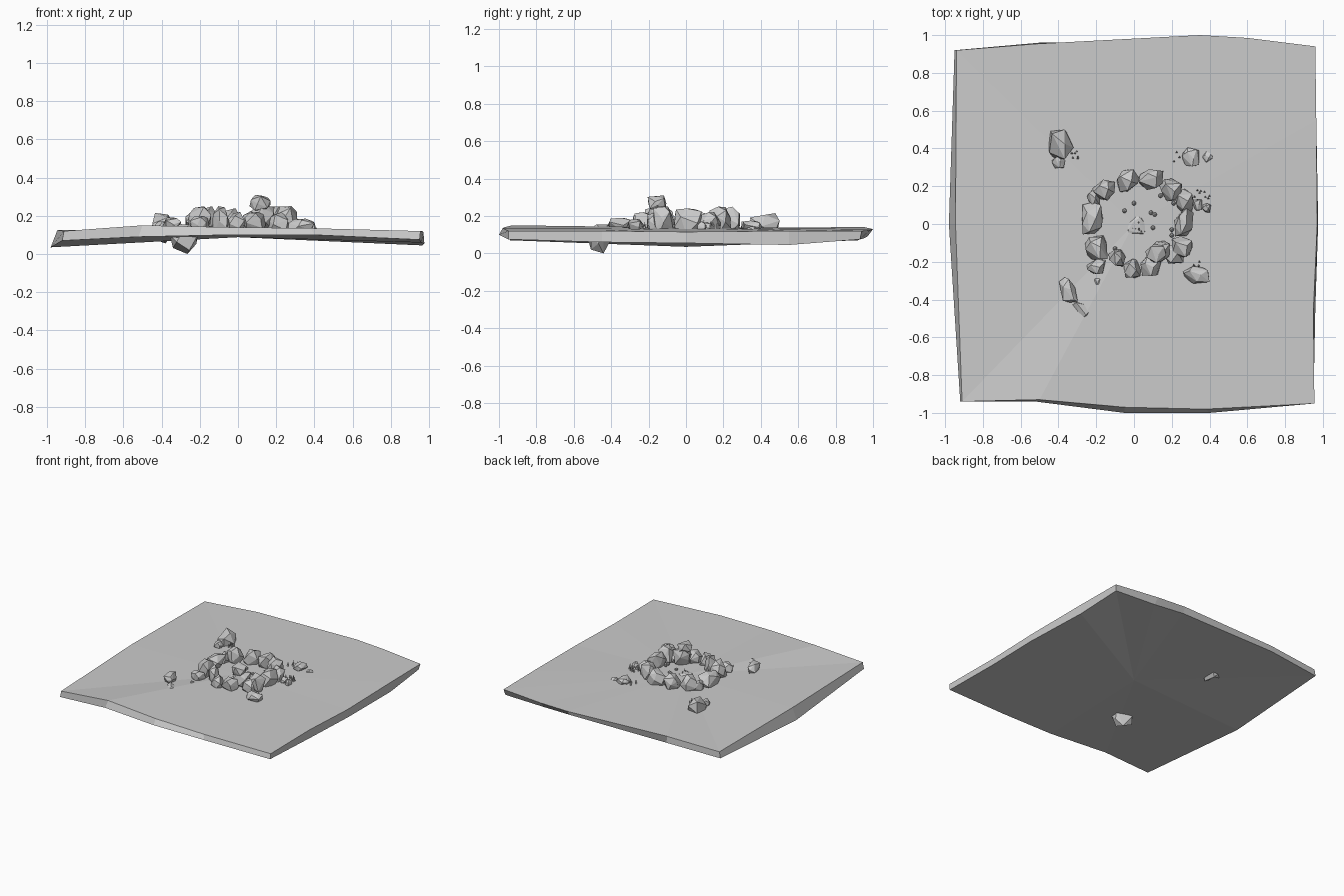
import bpy, bmesh, math, random
from mathutils import Vector, Matrix

default_cube = bpy.data.objects.get("Cube")
if default_cube:
    bpy.data.objects.remove(default_cube, do_unlink=True)

GROUND = 0.138

stone_grey = bpy.data.materials.new("stone_grey")
stone_grey.use_nodes = True
colour = (0.6, 0.6, 0.6, 1)
stone_grey.diffuse_color = colour
stone_grey.node_tree.nodes["Principled BSDF"].inputs["Base Color"].default_value = colour


def finish(name, bm):
    """Turn a bmesh into a flat-shaded object with the stone material."""
    bmesh.ops.recalc_face_normals(bm, faces=bm.faces)
    mesh = bpy.data.meshes.new(name)
    bm.to_mesh(mesh)
    bm.free()
    mesh.materials.append(stone_grey)
    obj = bpy.data.objects.new(name, mesh)
    bpy.context.scene.collection.objects.link(obj)
    return obj


def add_rock(name, x, y, width, depth, bottom, top, seed, turn=0.0, corners=15):
    """Faceted boulder: hull of random points, fitted to the given box."""
    rng = random.Random(seed)
    points = []
    for i in range(corners):
        # evenly spread directions, jittered and pushed towards a blocky shape
        up = 1 - 2 * (i + 0.5) / corners
        angle = i * math.pi * (3 - math.sqrt(5)) + rng.uniform(-0.4, 0.4)
        flat = math.sqrt(1 - up * up)
        p = Vector((flat * math.cos(angle), flat * math.sin(angle), up))
        p *= rng.uniform(0.85, 1.15) / max(abs(c) for c in p) ** 0.6
        points.append(p)
    low = [min(p[k] for p in points) for k in range(3)]
    high = [max(p[k] for p in points) for k in range(3)]
    size = (width, depth, top - bottom)
    spin = Matrix.Rotation(turn, 3, "Z")
    centre = Vector((x, y, (bottom + top) / 2))
    bm = bmesh.new()
    for p in points:
        q = Vector([((p[k] - low[k]) / (high[k] - low[k]) - 0.5) * size[k] for k in range(3)])
        bm.verts.new(centre + spin @ q)
    hull = bmesh.ops.convex_hull(bm, input=bm.verts)
    spare = set(hull["geom_interior"]) | set(hull["geom_unused"])
    bmesh.ops.delete(bm, geom=[v for v in spare if isinstance(v, bmesh.types.BMVert)], context="VERTS")
    return finish(name, bm)


def add_tuft(name, x, y, seed, blades=6, spread=0.03, height=0.045):
    """Small clump of pointed three-sided blades."""
    rng = random.Random(seed)
    bm = bmesh.new()
    for _ in range(blades):
        tall = height * rng.uniform(0.4, 1)
        place = Vector((x + rng.uniform(-spread, spread), y + rng.uniform(-spread, spread), GROUND + tall / 2 - 0.004))
        tilt = Matrix.Rotation(rng.uniform(-0.35, 0.35), 4, rng.choice("XY"))
        bmesh.ops.create_cone(bm, cap_ends=True, segments=3, radius1=0.007, radius2=0,
                              depth=tall, matrix=Matrix.Translation(place) @ tilt)
    return finish(name, bm)


# Ground slab: matching upper and lower rims, counter-clockwise from the front right corner
upper_rim = [
    (-.91, -.94, .12), (-.5, -.93, .15), (-.05, -.97, .14), (.38, -.98, .135),
    (.955, -.95, .12), (.95, -.45, .12), (.97, 0, .115), (.965, .55, .12),
    (.96, .94, .12), (.6, .985, .125), (.35, 1, .13), (-.5, .955, .14),
    (-.94, .92, .12), (-.945, 0, .125)]
lower_rim = [
    (-.92, -.94, .07), (-.52, -.94, .09), (-.05, -1, .1), (.4, -1, .1),
    (.95, -.95, .075), (.96, -.45, .06), (.975, 0, .055), (.965, .55, .045),
    (.95, .93, .075), (.6, .95, .08), (.35, .97, .09), (-.5, .96, .09),
    (-.95, .92, .07), (-.98, 0, .035)]
bm = bmesh.new()
upper = [bm.verts.new(p) for p in upper_rim]
lower = [bm.verts.new(p) for p in lower_rim]
peak = bm.verts.new((0, 0, GROUND))
base = bm.verts.new((0, 0, 0.088))
for i in range(len(upper)):
    j = (i + 1) % len(upper)
    bm.faces.new((upper[i], upper[j], peak))
    bm.faces.new((lower[j], lower[i], base))
    bm.faces.new((lower[i], lower[j], upper[j], upper[i]))
finish("ground_slab", bm)

# Ring of stones: x, y, width, depth, top
ring = [
    (-.16, .18, .12, .11, .25), (-.03, .23, .12, .12, .24), (.09, .235, .13, .11, .25),
    (.195, .18, .12, .12, .25), (.265, .01, .1, .15, .24), (.255, -.12, .11, .11, .25),
    (.21, -.16, .11, .1, .22), (.09, -.22, .11, .11, .22), (-.01, -.235, .09, .1, .22),
    (-.09, -.18, .09, .09, .25), (-.2, -.125, .12, .13, .25), (-.2, -.225, .1, .08, .2),
    (-.22, .03, .11, .17, .23), (.265, .125, .1, .12, .22), (-.215, .14, .07, .1, .2)]
for n, (x, y, width, depth, top) in enumerate(ring):
    add_rock(f"ring_stone_{n + 1}", x, y, width, depth, 0.1, top, seed=n)

# Piled stones at the front of the ring
add_rock("pile_stone_lower", 0.13, -0.15, 0.12, 0.12, 0.12, 0.26, seed=31)
add_rock("pile_stone_top", 0.115, -0.155, 0.11, 0.1, 0.225, 0.31, seed=32)

# Loose rocks around the ring
add_rock("back_boulder", -.39, .42, .13, .16, .055, .215, seed=41, turn=.2, corners=12)
add_rock("back_boulder_chip", -.4, .33, .07, .07, .11, .17, seed=42)
add_rock("back_left_rock", .3, .355, .09, .1, .11, .175, seed=43)
add_rock("back_left_sunk_rock", .39, .355, .055, .06, .11, .145, seed=44)
add_rock("left_rock", .385, .085, .045, .05, .11, .17, seed=45)
add_rock("left_small_rock", .335, .1, .05, .06, .11, .165, seed=46)
add_rock("front_left_rock", .33, -.27, .14, .09, .1, .185, seed=47)
add_rock("front_right_rock", -.35, -.35, .08, .14, .11, .19, seed=48, turn=.25)
add_rock("front_right_sunk_rock", -.285, -.465, .15, .12, 0, .155, seed=49, turn=-.15, corners=12)
add_rock("front_right_chip", -.195, -.3, .04, .04, .11, .145, seed=50)

# Low ash mound in the middle of the ring
add_rock("ash_mound", 0.015, -0.01, 0.1, 0.1, 0.12, 0.146, seed=60, corners=20)

# Pebbles inside the ring
pebbles = [(.14, .15), (.17, .155), (.09, .06), (.11, .05), (.2, -.03), (.2, -.06), (-.05, .07),
           (0, .11), (.21, .11), (.1, -.02), (-.1, -.13), (.21, .15)]
for n, (x, y) in enumerate(pebbles):
    bm = bmesh.new()
    bmesh.ops.create_icosphere(bm, subdivisions=1, radius=0.013,
                               matrix=Matrix.Translation((x, y, GROUND + 0.007)))
    finish(f"pebble_{n + 1}", bm)

# Sprouting tufts beside the rocks
tufts = [(-.315, .36), (.24, .36), (.31, .155), (.375, .15), (.34, -.21), (.01, -.01)]
for n, (x, y) in enumerate(tufts):
    add_tuft(f"tuft_{n + 1}", x, y, seed=n)
